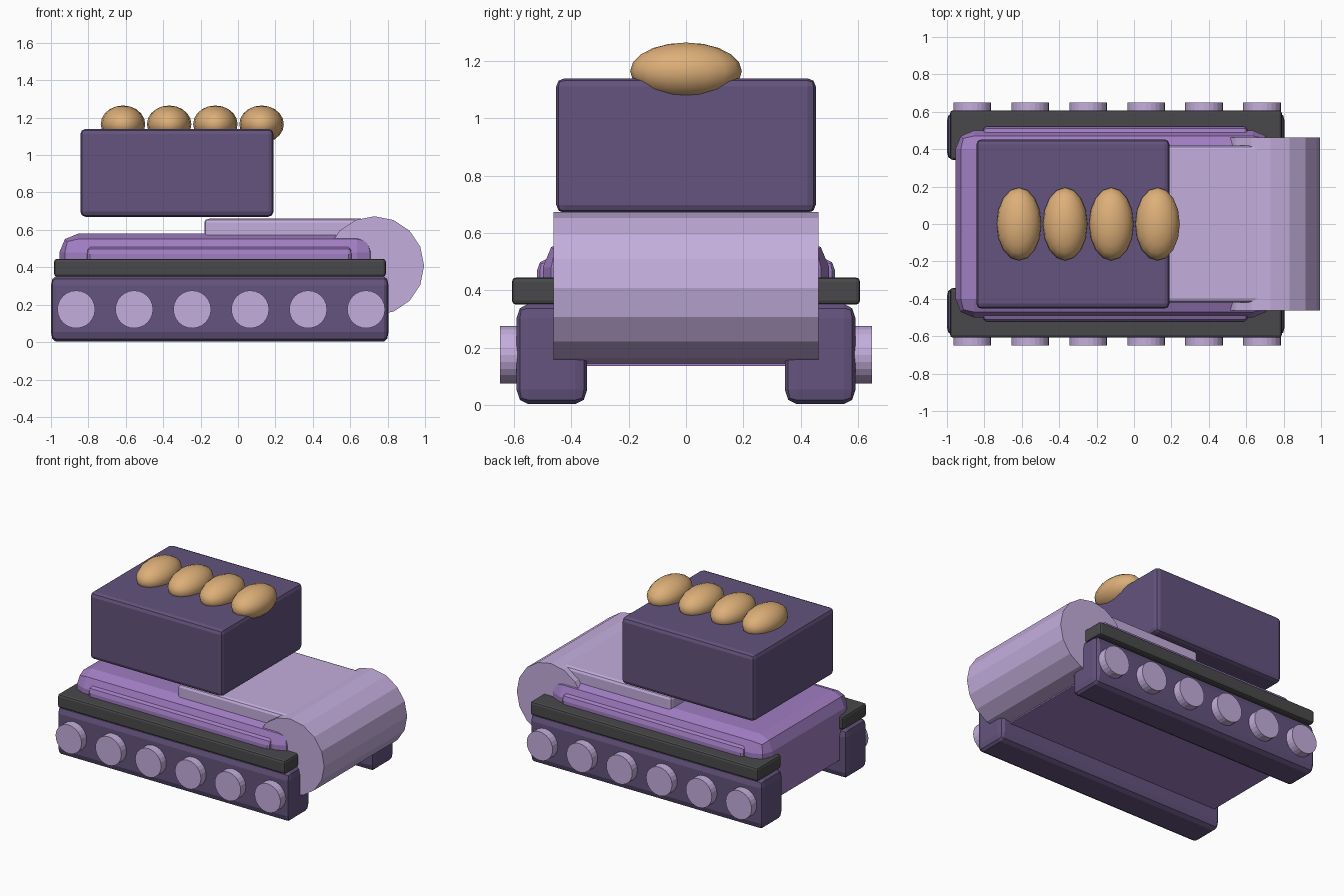
import bpy, bmesh, math
from mathutils import Matrix, Vector

if "Cube" in bpy.data.objects:
    bpy.data.objects.remove(bpy.data.objects["Cube"])


def srgb(r, g, b):
    def f(c):
        c /= 255
        return c / 12.92 if c <= 0.04045 else ((c + 0.055) / 1.055) ** 2.4
    return (f(r), f(g), f(b), 1)


def material(name, r, g, b):
    m = bpy.data.materials.new(name)
    m.diffuse_color = srgb(r, g, b)
    m.use_nodes = True
    m.node_tree.nodes["Principled BSDF"].inputs["Base Color"].default_value = m.diffuse_color
    return m


DARK = material("dark violet", 99, 83, 125)
LILAC = material("lilac", 196, 174, 221)
PURPLE = material("purple", 160, 125, 194)
GREY = material("charcoal", 73, 73, 75)
TAN = material("tan", 221, 175, 120)


def finish(name, bm, mat, smooth=False):
    bmesh.ops.recalc_face_normals(bm, faces=bm.faces)
    for f in bm.faces:
        f.smooth = smooth
    me = bpy.data.meshes.new(name)
    bm.to_mesh(me)
    bm.free()
    me.materials.append(mat)
    ob = bpy.data.objects.new(name, me)
    bpy.context.collection.objects.link(ob)
    return ob


def box(name, lo, hi, bev, mat, segments=2, flat_bottom=False):
    """Box from lo to hi with a separate bevel width along each axis."""
    lo, hi, bev = Vector(lo), Vector(hi), Vector(bev)
    bm = bmesh.new()
    bmesh.ops.create_cube(bm, size=1)
    for v in bm.verts:
        v.co = Vector([v.co[i] * (hi[i] - lo[i]) / bev[i] for i in range(3)])
    edges = [e for e in bm.edges
             if not (flat_bottom and all(v.co.z < 0 for v in e.verts))]
    bmesh.ops.bevel(bm, geom=edges, offset=1, segments=segments,
                    profile=0.5, affect='EDGES')
    mid = (lo + hi) / 2
    for v in bm.verts:
        v.co = Vector([v.co[i] * bev[i] + mid[i] for i in range(3)])
    return finish(name, bm, mat)


def cylinder_y(name, x, z, y0, y1, r, sides, mat):
    bm = bmesh.new()
    m = Matrix.Translation((x, (y0 + y1) / 2, z)) @ Matrix.Rotation(math.pi / 2, 4, 'X')
    bmesh.ops.create_cone(bm, cap_ends=True, segments=sides, radius1=r,
                          radius2=r, depth=abs(y1 - y0), matrix=m)
    return finish(name, bm, mat)


# Hull with raised side panels
box("hull", (-0.955, -0.50, 0.135), (0.735, 0.50, 0.58), (0.1, 0.1, 0.1),
    PURPLE, flat_bottom=True)
box("side_panels", (-0.81, -0.52, 0.38), (0.61, 0.52, 0.51), (0.02, 0.035, 0.04), PURPLE)

# Tracks, fenders and wheels on both sides
for side, s in (("right", -1), ("left", 1)):
    def span(a, b):
        return sorted((s * a, s * b))
    y0, y1 = span(0.345, 0.592)
    box(side + "_track", (-1.0, y0, 0.003), (0.805, y1, 0.352), (0.025, 0.04, 0.05), DARK)
    y0, y1 = span(0.342, 0.608)
    box(side + "_fender", (-0.983, y0, 0.35), (0.79, y1, 0.445), (0.015, 0.015, 0.015), GREY)
    for i in range(6):
        cylinder_y(f"{side}_wheel_{i + 1}", -0.865 + 0.31 * i, 0.175,
                   s * 0.55, s * 0.65, 0.101, 24, LILAC)

# Front roller and the deck slab running back from it
cylinder_y("front_roller", 0.73, 0.408, -0.462, 0.462, 0.265, 16, LILAC)
box("deck_slab", (-0.18, -0.42, 0.55), (0.68, 0.42, 0.66), (0.025, 0.025, 0.02), LILAC)

# Upper box
box("upper_box", (-0.843, -0.453, 0.67), (0.19, 0.453, 1.14), (0.028, 0.028, 0.028), DARK)

# Row of rounded pods on the roof
for i in range(4):
    bm = bmesh.new()
    bmesh.ops.create_uvsphere(
        bm, u_segments=16, v_segments=10, radius=1,
        matrix=Matrix.Translation((-0.615 + 0.247 * i, 0, 1.165))
        @ Matrix.Diagonal((0.119, 0.195, 0.1, 1)))
    finish(f"roof_pod_{i + 1}", bm, TAN, smooth=True)
